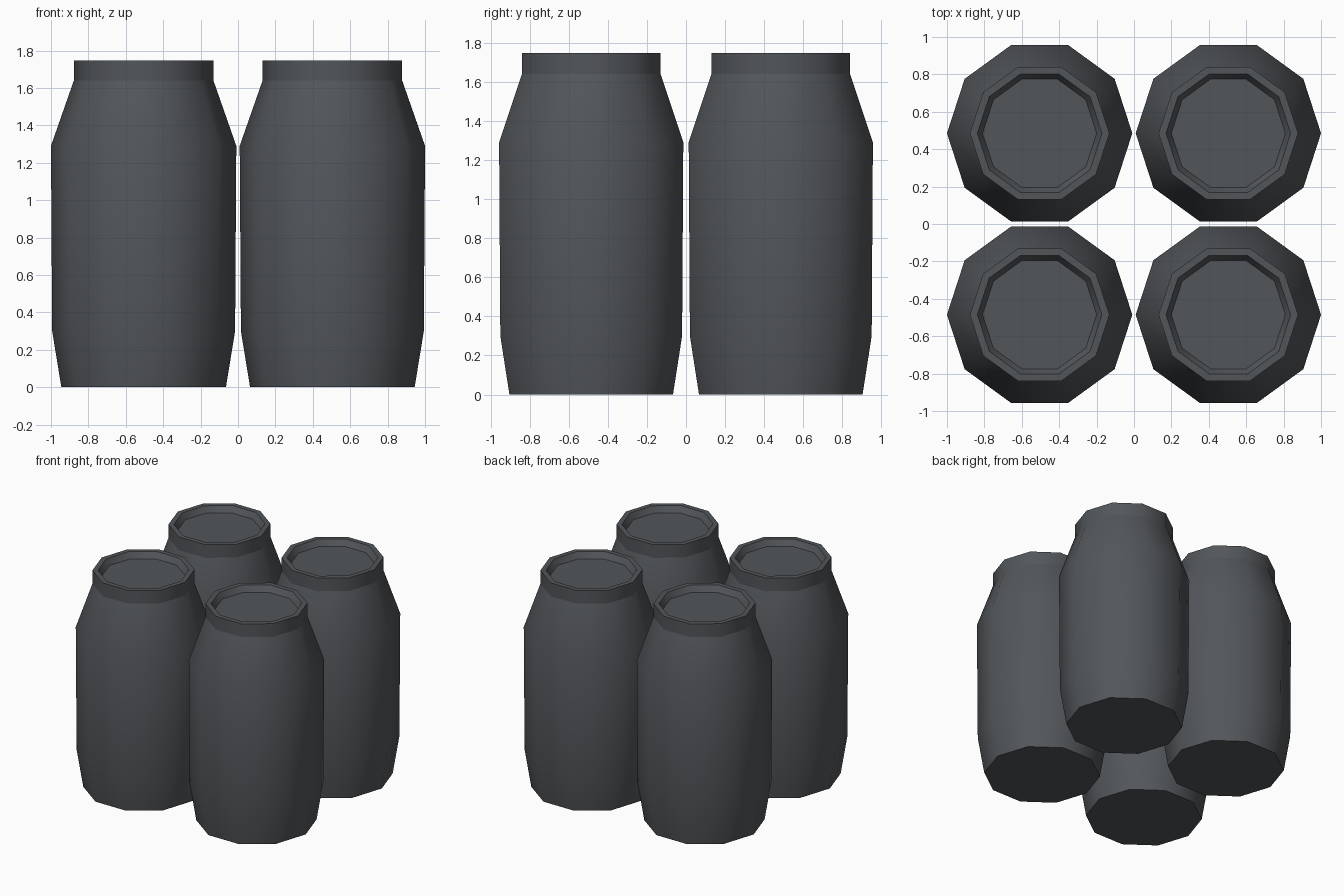
import bpy, bmesh, math

if "Cube" in bpy.data.objects:
    bpy.data.objects.remove(bpy.data.objects["Cube"])

SIDES = 10

mat = bpy.data.materials.new("dark slate grey")
mat.diffuse_color = (0.085, 0.093, 0.102, 1)
mat.use_nodes = True
mat.node_tree.nodes["Principled BSDF"].inputs["Base Color"].default_value = mat.diffuse_color


def lathe(name, profile, loc, cap_bottom=True, cap_top=True):
    """Ten-sided turned shape from (radius, z) points."""
    bm = bmesh.new()
    rings = [[bm.verts.new((r * math.cos(2 * math.pi * i / SIDES),
                            r * math.sin(2 * math.pi * i / SIDES), z))
              for i in range(SIDES)] for r, z in profile]
    for a, b in zip(rings, rings[1:]):
        for i in range(SIDES):
            j = (i + 1) % SIDES
            bm.faces.new((a[i], a[j], b[j], b[i]))
    if cap_bottom:
        bm.faces.new(rings[0][::-1])
    if cap_top:
        bm.faces.new(rings[-1])
    me = bpy.data.meshes.new(name)
    bm.to_mesh(me)
    bm.free()
    me.materials.append(mat)
    ob = bpy.data.objects.new(name, me)
    ob.location = loc
    bpy.context.collection.objects.link(ob)
    bpy.ops.object.select_all(action='DESELECT')
    ob.select_set(True)
    bpy.context.view_layer.objects.active = ob
    bpy.ops.object.shade_smooth_by_angle(angle=math.radians(40))
    return ob


# jar body: tapered foot, nearly straight wall, sloped shoulder
BODY = [(0.44, 0), (0.489, 0.30), (0.4955, 1.29), (0.373, 1.64)]
# lid: straight band, flat rim, recessed disc
LID = [(0.373, 1.64), (0.373, 1.747), (0.333, 1.747), (0.305, 1.70)]

for sx in (-1, 1):
    for sy in (-1, 1):
        pos = (0.5045 * sx, 0.485 * sy, 0)
        lathe("jar_body", BODY, pos, cap_top=False)
        lathe("jar_lid", LID, pos, cap_bottom=False)
